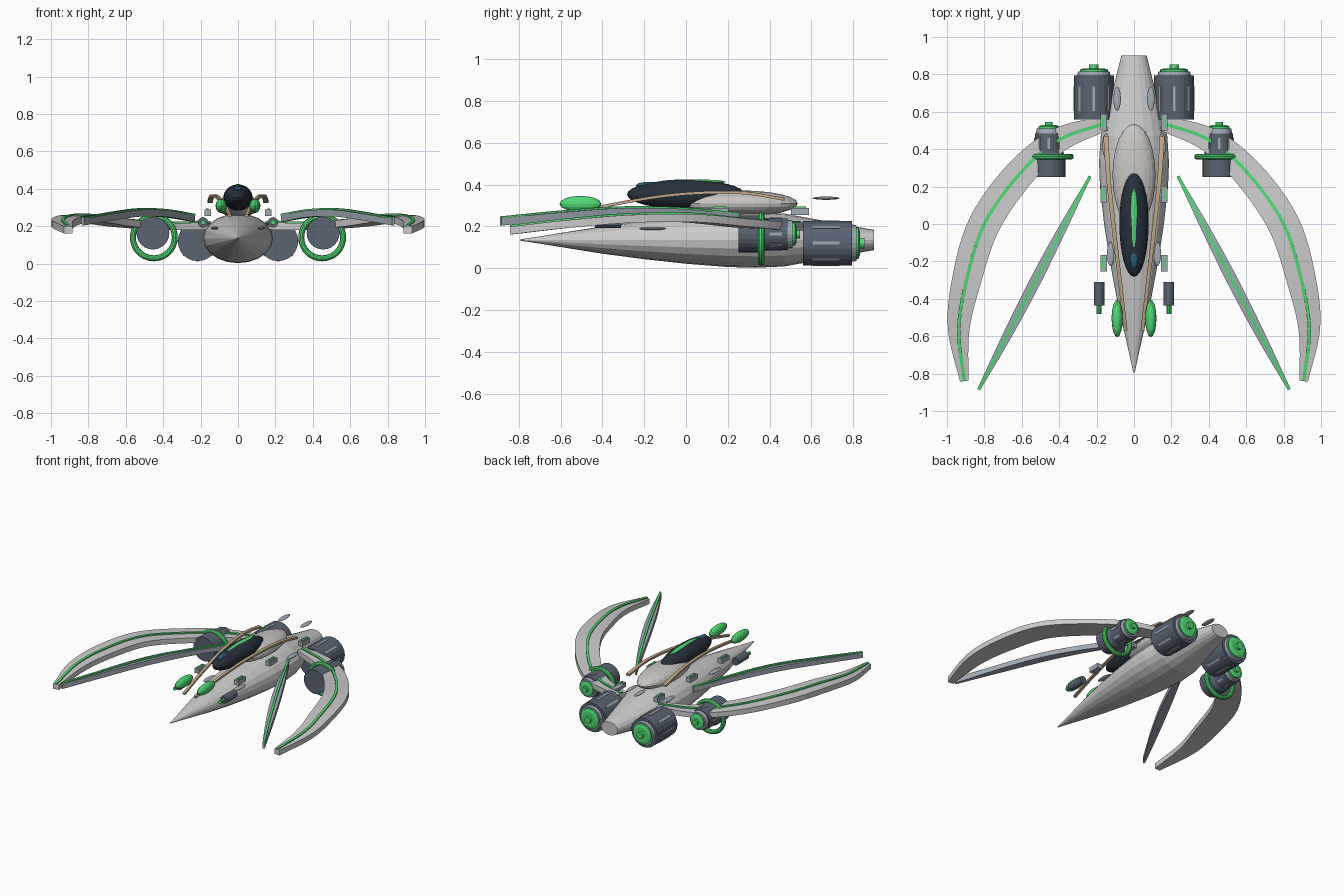
import bpy, bmesh, math
from mathutils import Vector, Matrix

if "Cube" in bpy.data.objects:
    bpy.data.objects.remove(bpy.data.objects["Cube"])


def material(name, rgb):
    m = bpy.data.materials.new(name)
    m.diffuse_color = (*rgb, 1)
    m.use_nodes = True
    m.node_tree.nodes["Principled BSDF"].inputs["Base Color"].default_value = m.diffuse_color
    return m


SLATE = material("slate", (0.10, 0.125, 0.17))
STEEL = material("steel", (0.36, 0.41, 0.47))
GREEN = material("green_glow", (0.08, 0.70, 0.17))
GLASS = material("dark_glass", (0.02, 0.03, 0.045))
TEAL = material("teal", (0.02, 0.12, 0.2))
TAN = material("tan", (0.55, 0.40, 0.25))
WARM = material("warm_grey", (0.58, 0.56, 0.54))


def finish(name, bm, mat=None, smooth=False):
    bmesh.ops.recalc_face_normals(bm, faces=bm.faces)
    me = bpy.data.meshes.new(name)
    bm.to_mesh(me)
    bm.free()
    ob = bpy.data.objects.new(name, me)
    bpy.context.collection.objects.link(ob)
    if mat:
        me.materials.append(mat)
    if smooth:
        bpy.context.view_layer.objects.active = ob
        ob.select_set(True)
        bpy.ops.object.shade_smooth_by_angle(angle=math.radians(35))
        ob.select_set(False)
    return ob


def lathe(name, profile, centre, mat=None, sides=24, zs=1.0, smooth=False):
    """Revolve (y, radius) stations around an axis parallel to y."""
    bm = bmesh.new()
    rings = []
    for y, r in profile:
        rings.append([bm.verts.new((centre[0] + r * math.cos(a), y, centre[1] + zs * r * math.sin(a)))
                      for a in (2 * math.pi * i / sides for i in range(sides))])
    for a, b in zip(rings, rings[1:]):
        for i in range(sides):
            j = (i + 1) % sides
            bm.faces.new((a[i], a[j], b[j], b[i]))
    bm.faces.new(rings[0])
    bm.faces.new(rings[-1])
    return finish(name, bm, mat, smooth)


def ellipsoid(name, c, r, mat=None, seg=24, smooth=False):
    bm = bmesh.new()
    bmesh.ops.create_uvsphere(bm, u_segments=seg, v_segments=seg // 2, radius=1)
    bm.transform(Matrix.Translation(c) @ Matrix.Diagonal((*r, 1)))
    return finish(name, bm, mat, smooth)


def box(name, c, size, mat=None, rot=None):
    bm = bmesh.new()
    bmesh.ops.create_cube(bm, size=1)
    bm.transform(Matrix.Translation(c) @ (rot or Matrix()) @ Matrix.Diagonal((*size, 1)))
    return finish(name, bm, mat)


def spline(pts, n=6):
    """Catmull-Rom through points of any dimension."""
    p = [Vector(q) for q in pts]
    p = [2 * p[0] - p[1]] + p + [2 * p[-1] - p[-2]]
    out = []
    for i in range(1, len(p) - 2):
        a, b, c, d = p[i - 1:i + 3]
        for k in range(n):
            t = k / n
            out.append(0.5 * (2 * b + (c - a) * t + (2 * a - 5 * b + 4 * c - d) * t * t
                              + (3 * b - a - 3 * c + d) * t ** 3))
    return out + [p[-2]]


def ribbon(name, pts, thick, side, mat=None, width=None, lift=0.0):
    """Box section swept along (x, y, z, half width) points."""
    bm = bmesh.new()
    path = spline(pts)
    rings = []
    for i, q in enumerate(path):
        t = path[min(i + 1, len(path) - 1)] - path[max(i - 1, 0)]
        n = Vector((-t.y, t.x)).normalized() * (width or q[3])
        rings.append([bm.verts.new((side * (q.x + s * n.x), q.y + s * n.y, q.z + lift + h * thick / 2))
                      for s, h in ((-1, -1), (1, -1), (1, 1), (-1, 1))])
    for a, b in zip(rings, rings[1:]):
        for i in range(4):
            j = (i + 1) % 4
            bm.faces.new((a[i], a[j], b[j], b[i]))
    bm.faces.new(rings[0])
    bm.faces.new(rings[-1])
    return finish(name, bm, mat)


# Fuselage, rear hump and canopy
lathe("fuselage", [(-0.795, 0.004), (-0.7, 0.024), (-0.6, 0.047), (-0.4, 0.092), (-0.2, 0.129),
                   (0.0, 0.16), (0.2, 0.182), (0.33, 0.187), (0.47, 0.178), (0.6, 0.145),
                   (0.75, 0.105), (0.9, 0.068)], (0, 0.135), sides=20, zs=0.71)
ellipsoid("rear_hump", (0, 0.26, 0.31), (0.115, 0.275, 0.062), WARM)
ellipsoid("canopy", (0, 0, 0.353), (0.078, 0.282, 0.07), GLASS, 32)
ellipsoid("canopy_light", (0, 0.03, 0.413), (0.02, 0.16, 0.012), GREEN)
ellipsoid("canopy_sensor", (0, -0.18, 0.395), (0.022, 0.06, 0.018), TEAL, 12)

WING = [(0.15, 0.54, 0.20, 0.04), (0.40, 0.45, 0.20, 0.065), (0.61, 0.27, 0.215, 0.08),
        (0.80, 0.0, 0.24, 0.085), (0.895, -0.30, 0.235, 0.078), (0.937, -0.56, 0.212, 0.058),
        (0.908, -0.84, 0.18, 0.022)]
BLADE = [(0.235, 0.255, 0.24, 0.006), (0.38, -0.02, 0.265, 0.022), (0.53, -0.31, 0.27, 0.03),
         (0.68, -0.60, 0.25, 0.024), (0.83, -0.885, 0.222, 0.008)]
RAIL = [(0.15, 0.47, 0.33, 0.014), (0.137, 0.25, 0.362, 0.012), (0.105, -0.05, 0.352, 0.011),
        (0.07, -0.35, 0.305, 0.01), (0.045, -0.57, 0.255, 0.01)]


def strips(name, x, z, r, y, length, count=8):
    # raised light slots around an engine casing
    for i in range(count):
        a = 2 * math.pi * i / count
        box(name, (x + r * math.cos(a), y, z + r * math.sin(a)), (0.006, length, 0.014),
            STEEL, Matrix.Rotation(-a, 4, 'Y'))


for s, tag in ((1, "right"), (-1, "left")):
    # Wings with glowing spines
    ribbon(f"sickle_wing_{tag}", WING, 0.038, s)
    ribbon(f"sickle_wing_light_{tag}", WING, 0.01, s, GREEN, 0.009, 0.022)
    ribbon(f"blade_wing_{tag}", BLADE, 0.036, s, STEEL)
    ribbon(f"blade_wing_light_{tag}", BLADE, 0.01, s, GREEN, 0.008, 0.021)
    ribbon(f"canopy_rail_{tag}", RAIL, 0.014, s, TAN)

    # Main engine
    x, z = s * 0.215, 0.12
    lathe(f"main_engine_{tag}", [(0.56, 0.107), (0.795, 0.107)], (x, z), SLATE)
    lathe(f"main_engine_collar_{tag}", [(0.79, 0.09), (0.815, 0.085)], (x, z), STEEL)
    lathe(f"main_engine_glow_{tag}", [(0.81, 0.075), (0.825, 0.075), (0.832, 0.055)], (x, z), GREEN)
    lathe(f"main_engine_core_{tag}", [(0.82, 0.025), (0.853, 0.025)], (x, z), GREEN, 12)
    strips(f"main_engine_slot_{tag}", x, z, 0.106, 0.67, 0.13)

    # Wing engine with ring
    x, z = s * 0.455, 0.163
    lathe(f"wing_engine_{tag}", [(0.25, 0.088), (0.36, 0.088), (0.38, 0.078), (0.485, 0.075)],
          (x, z), SLATE)
    lathe(f"wing_engine_collar_{tag}", [(0.48, 0.07), (0.51, 0.065)], (x, z), STEEL)
    lathe(f"wing_engine_glow_{tag}", [(0.505, 0.055), (0.522, 0.055), (0.528, 0.04)], (x, z), GREEN)
    lathe(f"wing_engine_core_{tag}", [(0.52, 0.02), (0.545, 0.02)], (x, z), GREEN, 12)
    strips(f"wing_engine_slot_{tag}", x, z, 0.077, 0.43, 0.06)
    bpy.ops.mesh.primitive_torus_add(major_radius=0.112, minor_radius=0.016, major_segments=40,
                                     minor_segments=10, location=(s * 0.45, 0.36, 0.14),
                                     rotation=(math.pi / 2, 0, 0))
    ring = bpy.context.object
    ring.name = f"wing_engine_ring_{tag}"
    ring.data.materials.append(GREEN)

    # Nose pods and guns
    ellipsoid(f"nose_pod_{tag}", (s * 0.09, -0.505, 0.308), (0.03, 0.1, 0.038), GREEN, 16)
    lathe(f"gun_{tag}", [(-0.435, 0.028), (-0.31, 0.028)], (s * 0.187, 0.22), SLATE, 12)
    lathe(f"gun_muzzle_{tag}", [(-0.48, 0.013), (-0.43, 0.013)], (s * 0.187, 0.22), GREEN, 10)

    # Side blocks with lights, and flat oval vents
    for y in (0.545, 0.16, -0.21):
        box(f"side_block_{tag}", (s * 0.162, y, 0.272), (0.036, 0.088, 0.034), STEEL)
        box(f"side_block_light_{tag}", (s * 0.165, y, 0.291), (0.014, 0.06, 0.008), GREEN)
    for vx, y, vz in ((0.09, 0.67, 0.335), (0.15, 0.42, 0.21), (0.125, -0.16, 0.19)):
        ellipsoid(f"oval_vent_{tag}", (s * vx, y, vz), (0.02, 0.065, 0.008), STEEL, 16)
